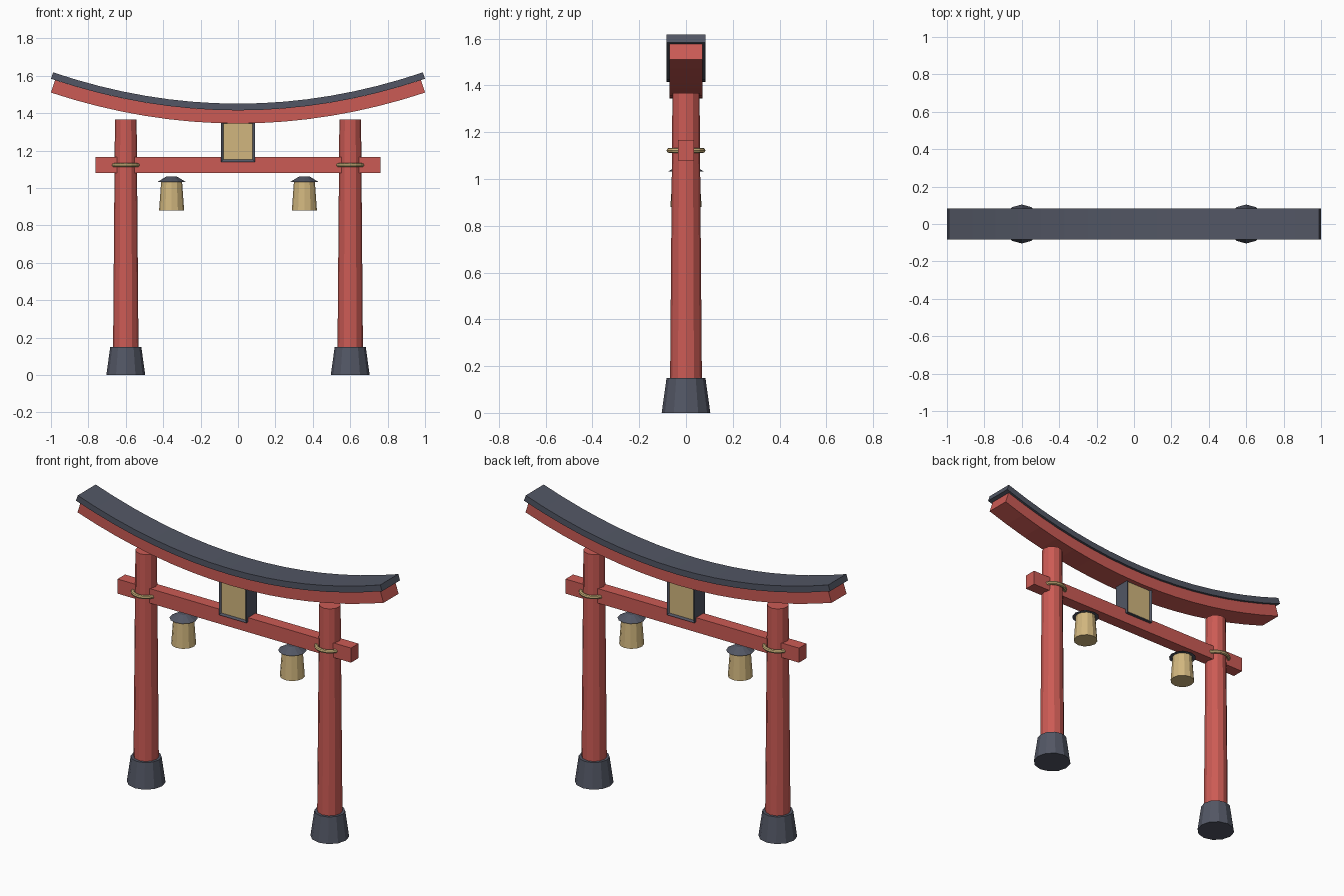
import bpy, bmesh, math
from mathutils import Vector

cube = bpy.data.objects.get("Cube")
if cube:
    bpy.data.objects.remove(cube, do_unlink=True)


def material(name, rgb):
    m = bpy.data.materials.new(name)
    m.use_nodes = True
    m.diffuse_color = (*rgb, 1)
    bsdf = next(n for n in m.node_tree.nodes if n.type == 'BSDF_PRINCIPLED')
    bsdf.inputs["Base Color"].default_value = (*rgb, 1)
    return m


RED = material("vermilion_wood", (0.60, 0.105, 0.09))
SLATE = material("slate_grey", (0.085, 0.094, 0.128))
STRAW = material("straw_tan", (0.64, 0.47, 0.21))


def finish(name, bm, *mats):
    bmesh.ops.recalc_face_normals(bm, faces=bm.faces)
    mesh = bpy.data.meshes.new(name)
    bm.to_mesh(mesh)
    bm.free()
    for m in mats:
        mesh.materials.append(m)
    ob = bpy.data.objects.new(name, mesh)
    bpy.context.collection.objects.link(ob)
    return ob


def frustum(name, x, z0, z1, r0, r1, mat, sides=12):
    bm = bmesh.new()
    bmesh.ops.create_cone(bm, cap_ends=True, segments=sides,
                          radius1=r0, radius2=r1, depth=z1 - z0)
    bmesh.ops.translate(bm, verts=bm.verts, vec=(x, 0, (z0 + z1) / 2))
    return finish(name, bm, mat)


def box_mesh(size, centre):
    bm = bmesh.new()
    bmesh.ops.create_cube(bm, size=1)
    bmesh.ops.scale(bm, verts=bm.verts, vec=size)
    bmesh.ops.translate(bm, verts=bm.verts, vec=centre)
    return bm


def curved_beam(name, z, rise, thick, half_depth, mat, steps=16):
    """Beam swept along a parabola, with its ends square to the curve."""
    bm = bmesh.new()
    rings = []
    for i in range(steps + 1):
        x = -1 + 2 * i / steps
        low = Vector((x, 0, z + rise * x * x))
        high = low + Vector((-2 * rise * x, 0, 1)).normalized() * thick
        side = Vector((0, half_depth, 0))
        rings.append([bm.verts.new(p) for p in
                      (low - side, low + side, high + side, high - side)])
    for a, b in zip(rings, rings[1:]):
        for k in range(4):
            n = (k + 1) % 4
            bm.faces.new((a[k], a[n], b[n], b[k]))
    bm.faces.new(rings[0])
    bm.faces.new(rings[-1])
    return finish(name, bm, mat)


# Upper beam and its roof cap
curved_beam("upper_beam", 1.345, 0.165, 0.07, 0.07, RED)
curved_beam("roof_cap", 1.415, 0.169, 0.036, 0.084, SLATE)

# Straight tie beam
finish("tie_beam", box_mesh((1.525, 0.07, 0.086), (0, 0, 1.123)), RED)

# Posts, footings, rope rings and lanterns on both sides
for side, s in (("left", 1), ("right", -1)):
    frustum(side + "_footing", 0.6 * s, 0, 0.15, 0.104, 0.083, SLATE)
    frustum(side + "_post", 0.6 * s, 0.14, 1.367, 0.068, 0.058, RED)
    bpy.ops.mesh.primitive_torus_add(location=(0.6 * s, 0, 1.122),
                                     major_radius=0.072, minor_radius=0.011,
                                     major_segments=16, minor_segments=8)
    ring = bpy.context.object
    ring.name = side + "_rope_ring"
    ring.data.materials.append(STRAW)
    frustum(side + "_lantern_body", 0.355 * s, 0.88, 1.034, 0.067, 0.056, STRAW)
    frustum(side + "_lantern_cap", 0.355 * s, 1.032, 1.062, 0.076, 0.027, SLATE)

# Central plaque: framed panel sunk into the front and back
bm = box_mesh((0.18, 0.10, 0.21), (0, 0, 1.245))
bm.normal_update()
panels = [f for f in bm.faces if abs(f.normal.y) > 0.9]
bmesh.ops.inset_individual(bm, faces=panels, thickness=0.016, depth=-0.008)
for f in panels:
    f.material_index = 1
    for v in f.verts:
        if v.co.z > 1.3:
            v.co.z = 1.345
finish("plaque", bm, SLATE, STRAW)
